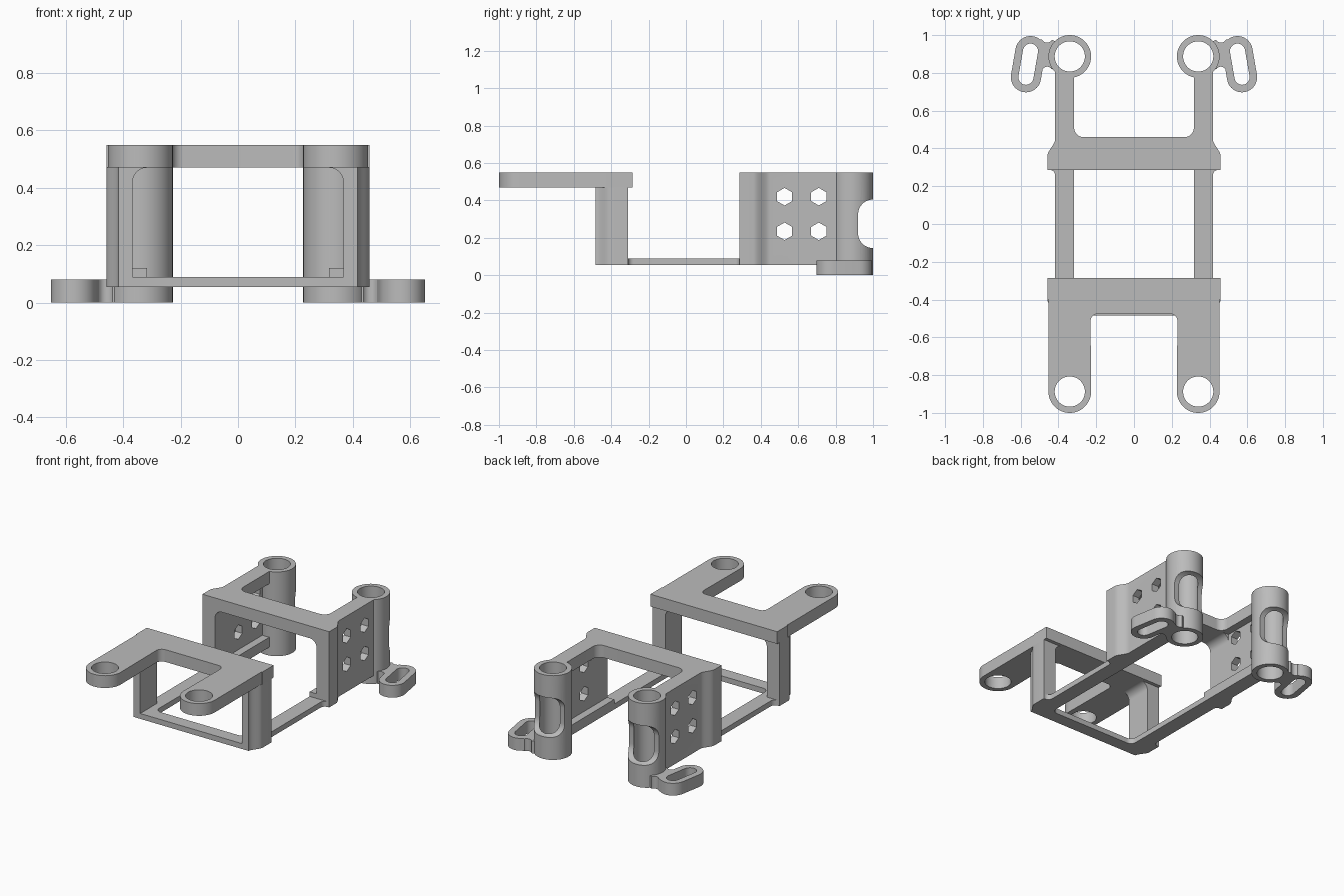
import bpy, bmesh
from math import sin, cos, radians, atan2, degrees

old = bpy.data.objects.get("Cube")
if old:
    bpy.data.objects.remove(old, do_unlink=True)

grey = bpy.data.materials.new("plain grey")
grey.use_nodes = True
colour = (0.5, 0.5, 0.5, 1)
grey.diffuse_color = colour
grey.node_tree.nodes["Principled BSDF"].inputs["Base Color"].default_value = colour

LOW, SHELF, TOP = 0.055, 0.47, 0.55      # bracket floor, plate underside, plate top
TUBE_X, TUBE_Y, OUTER, BORE = 0.34, 0.887, 0.113, 0.08
IN, WEB, RAIL, WIDE = 0.317, 0.367, 0.417, 0.458   # main x stations


def arc(cx, cy, r, a0, a1, n=12):
    angles = [radians(a0 + (a1 - a0) * i / n) for i in range(n + 1)]
    return [(cx + r * cos(a), cy + r * sin(a)) for a in angles]


def circle(cx, cy, r, n=48, start=0):
    return arc(cx, cy, r, start, start + 360, n)[:-1]


def capsule(p, q, r):
    a = degrees(atan2(q[1] - p[1], q[0] - p[0]))
    return arc(*p, r, a + 90, a + 270, 16) + arc(*q, r, a - 90, a + 90, 16)


def s_curve(x0, y0, x1, y1, n=10):
    steps = [i / n for i in range(n + 1)]
    return [(x0 + (x1 - x0) * t * t * (3 - 2 * t), y0 + (y1 - y0) * t) for t in steps]


def prism(name, profile, lo, hi, axis="Z"):
    """Extrude a closed profile along an axis."""
    place = {"X": lambda u, v, w: (w, u, v),
             "Y": lambda u, v, w: (u, w, v),
             "Z": lambda u, v, w: (u, v, w)}[axis]
    bm = bmesh.new()
    rings = [[bm.verts.new(place(u, v, w)) for u, v in profile] for w in (lo, hi)]
    for ring in rings:
        bm.faces.new(ring)
    n = len(profile)
    for i in range(n):
        j = (i + 1) % n
        bm.faces.new((rings[0][i], rings[0][j], rings[1][j], rings[1][i]))
    bmesh.ops.recalc_face_normals(bm, faces=bm.faces)
    mesh = bpy.data.meshes.new(name)
    bm.to_mesh(mesh)
    bm.free()
    mesh.materials.append(grey)
    obj = bpy.data.objects.new(name, mesh)
    bpy.context.collection.objects.link(obj)
    return obj


def apply(obj, mod):
    bpy.context.view_layer.objects.active = obj
    bpy.ops.object.modifier_apply(modifier=mod.name)


def combine(obj, tool, operation="DIFFERENCE"):
    mod = obj.modifiers.new("combine", "BOOLEAN")
    mod.operation, mod.solver, mod.object = operation, "EXACT", tool
    apply(obj, mod)
    bpy.data.objects.remove(tool, do_unlink=True)


def finish(obj):
    """Mirror the half part to the other side and shade it."""
    mod = obj.modifiers.new("mirror", "MIRROR")
    mod.use_bisect_axis[0] = True
    apply(obj, mod)
    bpy.ops.object.select_all(action="DESELECT")
    obj.select_set(True)
    bpy.ops.object.shade_smooth_by_angle(angle=radians(30))


def clear_tube(obj):
    combine(obj, prism("tube_cutter", circle(TUBE_X, TUBE_Y, 0.109), -0.1, 0.7))


# Front plate: crossbar with two forward arms ending in rings
plate = prism("front_plate",
              [(-0.1, -0.287), (-0.1, -0.475)]
              + arc(0.19, -0.515, 0.04, 90, 0)
              + arc(TUBE_X, -TUBE_Y, OUTER, 180, 360, 24)
              + [(0.453, -0.4), (WIDE, -0.4), (WIDE, -0.287)], SHELF, TOP)
combine(plate, prism("ring_cutter", circle(TUBE_X, -TUBE_Y, BORE), 0.4, 0.7))
finish(plate)

# Front posts, curved on the outer front corner
finish(prism("front_post",
             [(WEB, -0.31), (WEB, -0.485)] + s_curve(RAIL, -0.485, WIDE, -0.4)
             + [(WIDE, -0.31)], LOW, SHELF))

# Rounded gussets in the top corners of both openings
gusset = [(WEB, SHELF)] + arc(IN, 0.42, 0.05, 0, 90)
finish(prism("front_gusset", gusset, -0.485, -0.31, "Y"))
finish(prism("rear_gusset", gusset, 0.287, 0.46, "Y"))

# Base frame: front crossbar and two side rails with filleted ends
finish(prism("base_frame",
             [(-0.1, -0.485), (WEB, -0.485), (WEB, -0.31)]
             + arc(RAIL + 0.03, -0.28, 0.03, 270, 180, 6)
             + arc(RAIL + 0.03, 0.257, 0.03, 180, 90, 6)
             + [(IN, 0.287)] + arc(0.277, -0.36, 0.04, 0, -90)
             + [(-0.1, -0.4)], LOW, 0.09))

# Rear bridge plate with arms reaching back to the tubes
bridge = prism("rear_bridge",
               [(-0.1, 0.287), (WEB, 0.287), (WEB, TUBE_Y), (IN, TUBE_Y)]
               + arc(0.267, 0.51, 0.05, 0, -90) + [(-0.1, 0.46)], SHELF, TOP)
clear_tube(bridge)
finish(bridge)

# Lower flange along each side wall
flange = prism("lower_flange", [(IN, 0.287), (WEB, 0.287), (WEB, TUBE_Y), (IN, TUBE_Y)],
               LOW, 0.12)
clear_tube(flange)
finish(flange)

# Side walls with four hexagonal holes each
wall = prism("side_wall",
             [(WEB, 0.287), (WIDE, 0.287)] + s_curve(WIDE, 0.36, RAIL, 0.45)
             + [(RAIL, TUBE_Y), (WEB, TUBE_Y)], LOW, TOP)
clear_tube(wall)
for y in (0.527, 0.71):
    for z in (0.235, 0.42):
        combine(wall, prism("hex_cutter", circle(y, z, 0.047, 6, 30), 0.3, 0.5, "X"))
finish(wall)

# Rear tubes with a rounded window in the back
tube = prism("rear_tube", circle(TUBE_X, TUBE_Y, OUTER), 0, TOP)
combine(tube, prism("bore_cutter", circle(TUBE_X, TUBE_Y, BORE), -0.1, 0.7))
window = ([(1.1, 0.405)] + arc(1.0, 0.325, 0.08, 90, 180)
          + arc(1.0, 0.225, 0.08, 180, 270) + [(1.1, 0.145)])
combine(tube, prism("window_cutter", window, 0.1, 0.6, "X"))
finish(tube)

# Slotted ears joined to the tube feet by a short neck
ends = (0.548, 0.915), (0.572, 0.777)
ear = prism("slotted_ear", capsule(*ends, 0.08), 0, 0.08)
neck = ([(0.40, 0.82)] + arc(0.46, 0.806, 0.027, 150, 30, 8)
        + [(0.50, 0.80), (0.51, 0.98)] + arc(0.46, 0.99, 0.03, -30, -150, 8) + [(0.40, 0.96)])
combine(ear, prism("ear_neck", neck, 0, 0.08), "UNION")
combine(ear, prism("slot_cutter", capsule(*ends, 0.04), -0.1, 0.2))
clear_tube(ear)
finish(ear)
